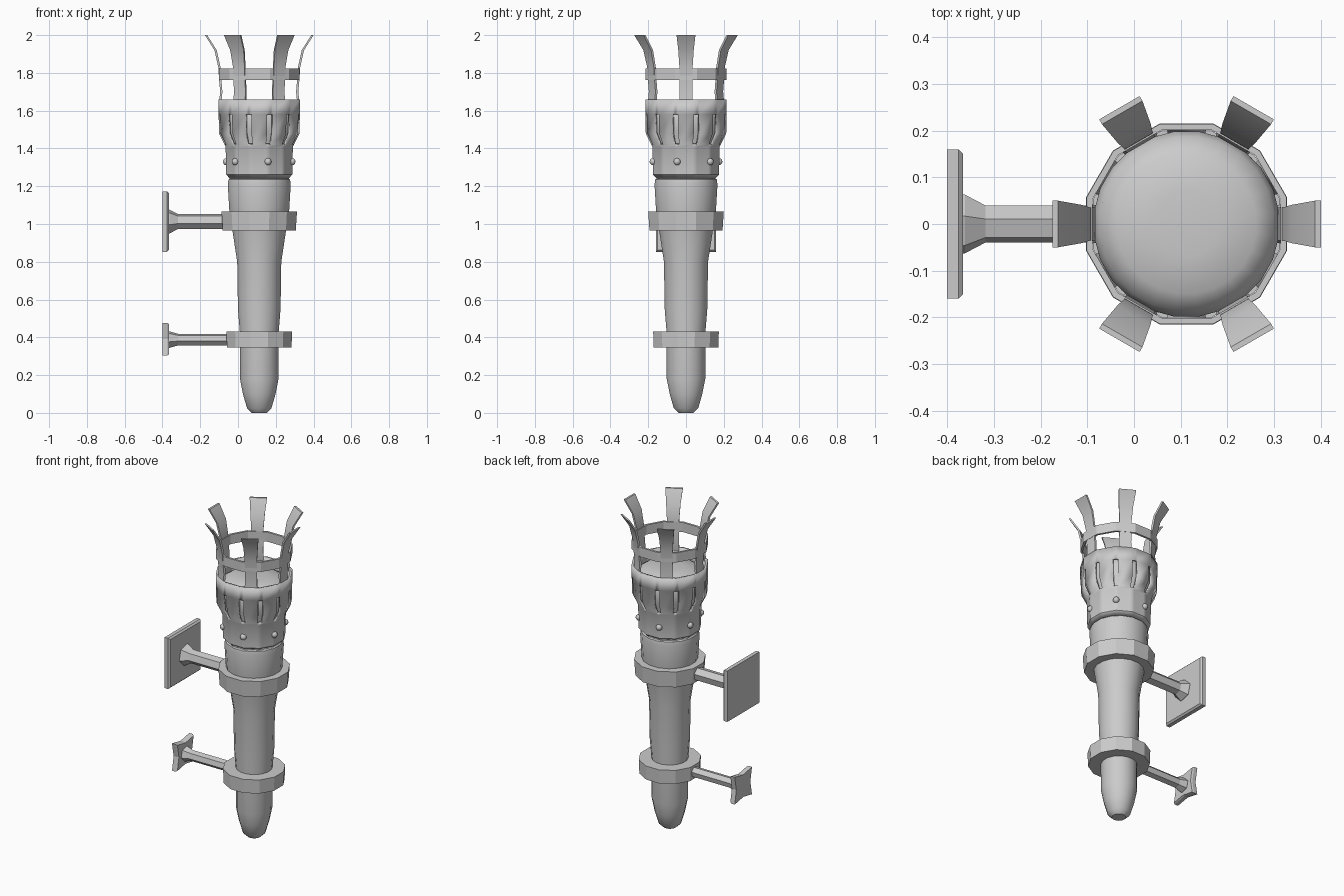
import bpy, bmesh, math
from math import sin, cos, tan, radians, pi
from mathutils import Matrix

if "Cube" in bpy.data.objects:
    bpy.data.objects.remove(bpy.data.objects["Cube"])

CX = 0.1125  # torch axis


def finish(bm, name, smooth=None):
    bmesh.ops.recalc_face_normals(bm, faces=bm.faces)
    me = bpy.data.meshes.new(name)
    bm.to_mesh(me)
    bm.free()
    ob = bpy.data.objects.new(name, me)
    bpy.context.collection.objects.link(ob)
    if smooth:
        bpy.ops.object.select_all(action='DESELECT')
        ob.select_set(True)
        bpy.context.view_layer.objects.active = ob
        bpy.ops.object.shade_smooth_by_angle(angle=radians(smooth))
    return ob


def lathe(name, profile, sides, smooth=None, closed=False, caps=True):
    """Turn (radius, z) points about the torch axis; flats face the axes."""
    bm = bmesh.new()
    rings = []
    for r, z in profile:
        ang = [2 * pi * (i + 0.5) / sides for i in range(sides)]
        rings.append([bm.verts.new((CX + r * cos(a), r * sin(a), z)) for a in ang])
    pairs = list(zip(rings, rings[1:]))
    if closed:
        pairs.append((rings[-1], rings[0]))
    for a, b in pairs:
        for i in range(sides):
            j = (i + 1) % sides
            bm.faces.new((a[i], a[j], b[j], b[i]))
    if caps and not closed:
        bm.faces.new(rings[0])
        bm.faces.new(rings[-1])
    return finish(bm, name, smooth)


def band(name, r_in, r_out0, r_out1, z0, z1):
    return lathe(name, [(r_in, z0), (r_out0, z0), (r_out1, z1), (r_in, z1)], 12, closed=True)


# Wooden shaft and the fuel packed inside the basket
lathe("shaft", [(0.04, 0), (0.066, 0.025), (0.088, 0.10), (0.104, 0.18), (0.105, 0.43),
                (0.115, 0.55), (0.119, 0.80), (0.144, 0.96), (0.161, 1.06),
                (0.17, 1.21), (0.166, 1.235), (0.148, 1.248)], 16, 40)
lathe("fuel", [(0.14, 1.24), (0.16, 1.30), (0.165, 1.41), (0.2, 1.49), (0.2, 1.56),
               (0.188, 1.605), (0.15, 1.63), (0.07, 1.64)], 24, 60)

# Collars holding the shaft
band("upper_collar", 0.13, 0.2, 0.207, 0.965, 1.065)
band("lower_collar", 0.095, 0.177, 0.18, 0.345, 0.432)

# Basket cup: twelve sided, slots cut at the corners
bm = bmesh.new()
levels = [(0.155, 1.24), (0.175, 1.262), (0.178, 1.41), (0.183, 1.42), (0.213, 1.48),
          (0.215, 1.58), (0.215, 1.66)]
cols = [(30 * k + o, o) for k in range(12) for o in (-11, 11, 15)]
grid = [[bm.verts.new((CX + r / cos(radians(o)) * cos(radians(a)),
                       r / cos(radians(o)) * sin(radians(a)), z)) for a, o in cols]
        for r, z in levels]
n = len(cols)
for k in range(len(levels) - 1):
    for i in range(n):
        if k in (3, 4) and i % 3 != 0:
            continue  # slot opening
        j = (i + 1) % n
        bm.faces.new((grid[k][i], grid[k][j], grid[k + 1][j], grid[k + 1][i]))
cup = finish(bm, "basket_cup", 35)
mod = cup.modifiers.new("thickness", 'SOLIDIFY')
mod.thickness = 0.013
mod.offset = -1

# Ring above the windows
band("basket_ring", 0.208, 0.2215, 0.2215, 1.762, 1.822)

# Six flaring prongs: (outer radius, z, half width)
prong = [(0.213, 1.64, 0.036), (0.207, 1.70, 0.035), (0.213, 1.77, 0.035),
         (0.217, 1.83, 0.035), (0.237, 1.92, 0.041), (0.2875, 2.0, 0.05)]
for k in range(6):
    bm = bmesh.new()
    rings = [[bm.verts.new(p) for p in ((r, -w, z), (r, w, z), (r - 0.012, w, z),
                                        (r - 0.012, -w, z))] for r, z, w in prong]
    for a, b in zip(rings, rings[1:]):
        for i in range(4):
            j = (i + 1) % 4
            bm.faces.new((a[i], a[j], b[j], b[i]))
    bm.faces.new(rings[0])
    bm.faces.new(rings[-1])
    bm.transform(Matrix.Translation((CX, 0, 0)) @ Matrix.Rotation(k * pi / 3, 4, 'Z'))
    finish(bm, f"prong_{k + 1}", 30)

# Rivets round the cup
for k in range(6):
    a = radians(45 + 60 * k)
    bm = bmesh.new()
    bmesh.ops.create_uvsphere(bm, u_segments=10, v_segments=6, radius=0.019)
    bm.transform(Matrix.Translation((CX + 0.18 * cos(a), 0.18 * sin(a), 1.33)))
    finish(bm, f"rivet_{k + 1}", 60)


def arm(name, z, r, r_flare, x_end):
    """Six sided rod flaring into the wall plate."""
    bm = bmesh.new()
    rings = []
    for x, rad in ((-0.38, r_flare), (-0.362, r_flare), (-0.318, r), (x_end, r)):
        rings.append([bm.verts.new((x, rad * cos(i * pi / 3 + 0.26), z + rad * sin(i * pi / 3 + 0.26)))
                      for i in range(6)])
    for a, b in zip(rings, rings[1:]):
        for i in range(6):
            j = (i + 1) % 6
            bm.faces.new((a[i], a[j], b[j], b[i]))
    bm.faces.new(rings[0])
    bm.faces.new(rings[-1])
    finish(bm, name)


def plate(name, z, h, waist):
    """Square wall plate; edge midpoints may be pinched in to waist."""
    bm = bmesh.new()
    outline = [(h, h), (0, waist), (-h, h), (-waist, 0), (-h, -h), (0, -waist), (h, -h), (waist, 0)]
    layers = [[bm.verts.new((x, y * s, z + v * s)) for y, v in outline]
              for x, s in ((-0.4, 1), (-0.376, 1), (-0.366, 0.94))]
    for a, b in zip(layers, layers[1:]):
        for i in range(8):
            j = (i + 1) % 8
            bm.faces.new((a[i], a[j], b[j], b[i]))
    for ring in (layers[0], layers[-1]):
        c = bm.verts.new((ring[0].co.x, 0, z))
        for i in range(8):
            bm.faces.new((ring[i], ring[(i + 1) % 8], c))
    finish(bm, name)


# Wall brackets
arm("upper_arm", 1.013, 0.041, 0.065, -0.05)
plate("upper_wall_plate", 1.013, 0.16, 0.16)
arm("lower_arm", 0.388, 0.032, 0.045, -0.03)
plate("lower_wall_plate", 0.39, 0.086, 0.07)
